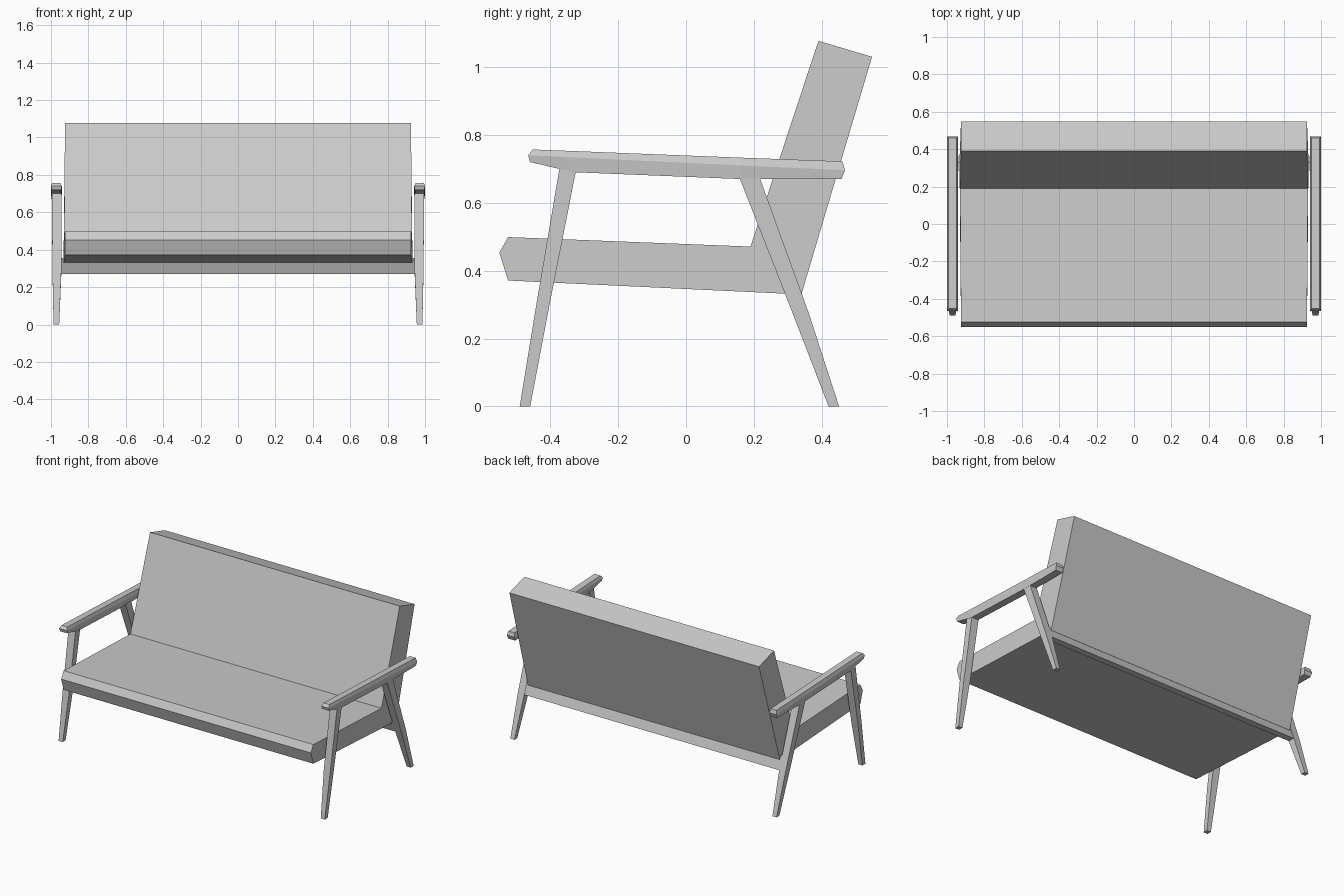
import bpy, bmesh

if "Cube" in bpy.data.objects:
    bpy.data.objects.remove(bpy.data.objects["Cube"])


def make(name, sections, mirror=False, split=None):
    """Skin a list of equal-length point loops; split = cap faces as index tuples."""
    bm = bmesh.new()
    rings = [[bm.verts.new(p) for p in s] for s in sections]
    n = len(rings[0])
    for a, b in zip(rings, rings[1:]):
        for i in range(n):
            j = (i + 1) % n
            bm.faces.new((a[i], a[j], b[j], b[i]))
    for ring in (rings[0], rings[-1]):
        for cap in split or [range(n)]:
            bm.faces.new([ring[i] for i in cap])
    bmesh.ops.recalc_face_normals(bm, faces=bm.faces)
    me = bpy.data.meshes.new(name)
    bm.to_mesh(me)
    bm.free()
    ob = bpy.data.objects.new(name, me)
    bpy.context.collection.objects.link(ob)
    if mirror:
        ob.modifiers.new("Mirror", 'MIRROR').use_mirror_merge = False
    return ob


# One-piece seat and backrest: (y, z, half width), slightly wider at the bend
cushion = [(-0.55, 0.453, 0.925), (-0.524, 0.499, 0.925), (0.19, 0.471, 0.93),
           (0.39, 1.077, 0.925), (0.548, 1.03, 0.925), (0.34, 0.33, 0.933),
           (-0.524, 0.371, 0.925)]
make("seat_and_backrest", [[(s * w, y, z) for y, z, w in cushion] for s in (-1, 1)],
     split=[(0, 1, 2, 5, 6), (2, 3, 4, 5)])

# Rear rail between the back legs
rail = [(0.287, 0.345), (0.317, 0.27), (0.361, 0.27), (0.33, 0.355)]
make("rear_rail", [[(x, y, z) for y, z in rail] for x in (-0.945, 0.945)])


# Tapered legs: (z, y front, y back, x inner, x outer)
def leg(name, levels):
    make(name, [[(xi, yf, z), (xo, yf, z), (xo, yb, z), (xi, yb, z)]
                for z, yf, yb, xi, xo in levels], mirror=True)


leg("front_leg", [(0, -0.49, -0.459, 0.956, 0.986),
                  (0.3, -0.441, -0.402, 0.944, 0.992),
                  (0.70, -0.373, -0.323, 0.943, 0.995)])
leg("back_leg", [(0, 0.42, 0.451, 0.956, 0.986),
                 (0.28, 0.312, 0.36, 0.944, 0.992),
                 (0.68, 0.155, 0.215, 0.943, 0.995)])

# Armrests, six-sided section: (y top, z top, y mid, z mid, y bottom, z bottom)
stations = [(-0.451, 0.757, -0.465, 0.74, -0.46, 0.72),
            (-0.36, 0.7535, -0.36, 0.735, -0.33, 0.69),
            (0.16, 0.733, 0.16, 0.71, 0.16, 0.67),
            (0.461, 0.722, 0.468, 0.696, 0.458, 0.67)]
c = 0.971
make("armrest", [[(c - 0.022, yt, zt), (c + 0.022, yt, zt), (c + 0.029, ym, zm),
                  (c + 0.025, yb, zb), (c - 0.025, yb, zb), (c - 0.029, ym, zm)]
                 for yt, zt, ym, zm, yb, zb in stations], mirror=True,
     split=[(0, 1, 2, 5), (5, 2, 3, 4)])
